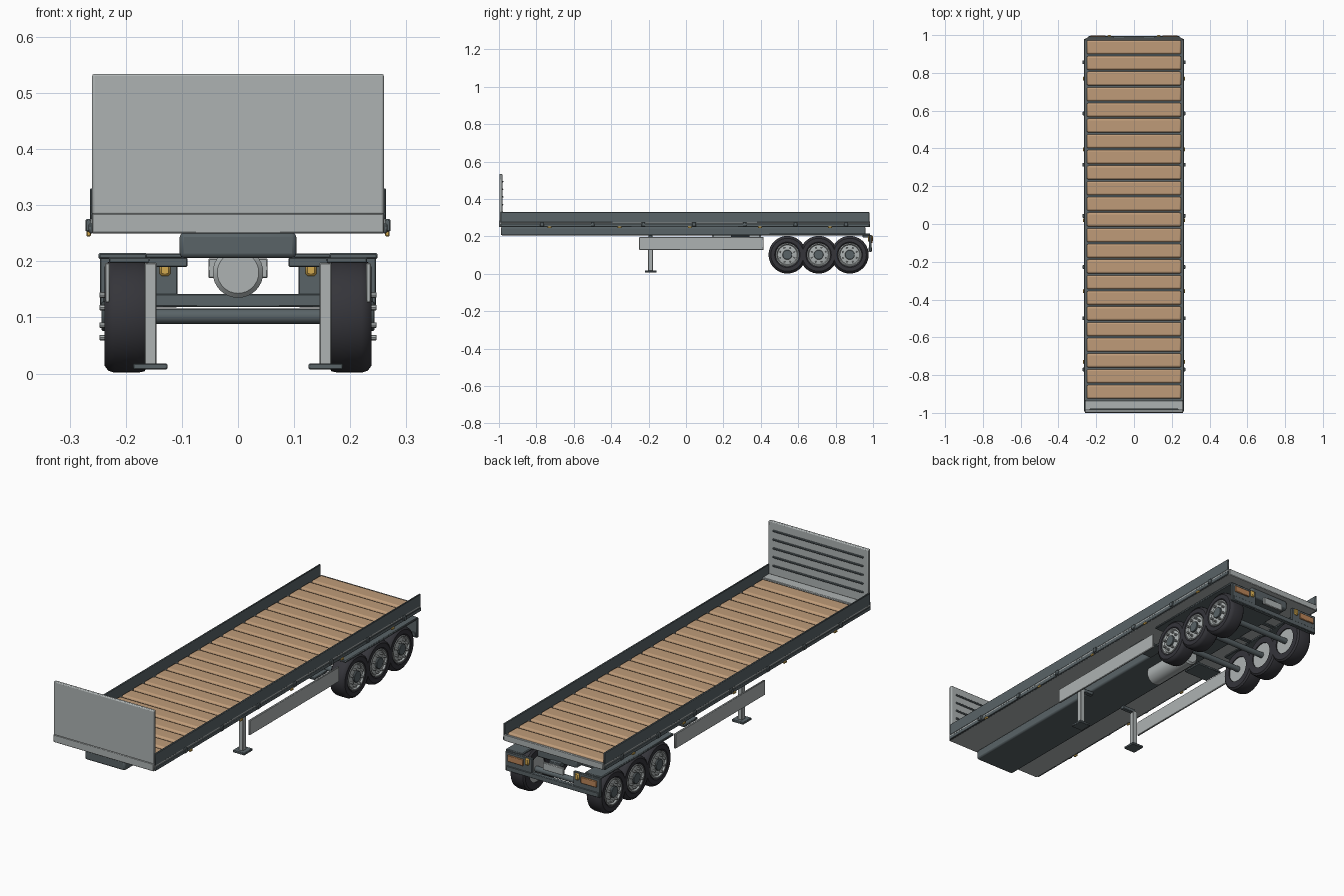
import bpy, bmesh, math
from mathutils import Matrix, Vector

if "Cube" in bpy.data.objects:
    bpy.data.objects.remove(bpy.data.objects["Cube"], do_unlink=True)


def material(name, r, g, b):
    m = bpy.data.materials.new(name)
    m.use_nodes = True
    m.diffuse_color = (r, g, b, 1)
    m.node_tree.nodes["Principled BSDF"].inputs["Base Color"].default_value = (r, g, b, 1)
    return m


SLATE = material("slate paint", 0.10, 0.125, 0.135)
GREY = material("light grey metal", 0.42, 0.45, 0.45)
WOOD = material("plank wood", 0.52, 0.33, 0.19)
RUBBER = material("tyre rubber", 0.035, 0.035, 0.042)
AMBER = material("amber lens", 0.65, 0.40, 0.08)
TAIL = material("tail lens", 0.50, 0.24, 0.10)


def finish(name, bm, mat, bevel=0, segments=2):
    """Turn a bmesh into a shaded, optionally bevelled object."""
    bmesh.ops.recalc_face_normals(bm, faces=bm.faces)
    mesh = bpy.data.meshes.new(name)
    bm.to_mesh(mesh)
    bm.free()
    mesh.materials.append(mat)
    ob = bpy.data.objects.new(name, mesh)
    bpy.context.collection.objects.link(ob)
    if bevel:
        mod = ob.modifiers.new("bevel", "BEVEL")
        mod.width, mod.segments = bevel, segments
    bpy.ops.object.select_all(action="DESELECT")
    ob.select_set(True)
    bpy.context.view_layer.objects.active = ob
    bpy.ops.object.shade_smooth_by_angle(angle=math.radians(35))
    return ob


def box(name, xs, ys, zs, mat, bevel=0.002, segments=1):
    """Box given by its extents along each axis."""
    bm = bmesh.new()
    bmesh.ops.create_cube(bm, size=1)
    for v in bm.verts:
        v.co = Vector([(a + b) / 2 + c * (b - a) for (a, b), c in zip((xs, ys, zs), v.co)])
    return finish(name, bm, mat, bevel, segments)


def pair(name, xs, ys, zs, mat, **kw):
    """The same box on both sides."""
    box("left_" + name, xs, ys, zs, mat, **kw)
    box("right_" + name, (-xs[1], -xs[0]), ys, zs, mat, **kw)


def lathe(name, profile, centre, mat, axis="X", steps=32):
    """Spin (radius, offset) points about an axis through the centre."""
    bm = bmesh.new()
    verts = [bm.verts.new((a, r, 0)) for r, a in profile]
    edges = [bm.edges.new(p) for p in zip(verts, verts[1:])]
    bmesh.ops.spin(bm, geom=verts + edges, cent=(0, 0, 0), axis=(1, 0, 0),
                   angle=math.tau, steps=steps)
    bmesh.ops.remove_doubles(bm, verts=bm.verts, dist=0.00005)
    turn = Matrix.Rotation(math.pi / 2, 4, "Z") if axis == "Y" else Matrix()
    bm.transform(Matrix.Translation(centre) @ turn)
    return finish(name, bm, mat)


def rod(name, radius, half, centre, mat, axis="X", steps=20, edge=0.002):
    profile = [(0, -half), (radius - edge, -half), (radius, edge - half),
               (radius, half - edge), (radius - edge, half), (0, half)]
    return lathe(name, profile, centre, mat, axis, steps)


# Deck frame and spine
box("deck_frame", (-0.26, 0.26), (-0.995, 0.98), (0.25, 0.272), GREY)
box("deck_underlay", (-0.254, 0.254), (-0.94, 0.978), (0.270, 0.274), SLATE, bevel=0)
box("front_sill", (-0.26, 0.26), (-1.0, -0.935), (0.25, 0.285), GREY)
box("rear_sill", (-0.257, 0.257), (0.974, 0.984), (0.25, 0.28), GREY)
box("spine_beam", (-0.104, 0.104), (-0.99, 0.96), (0.206, 0.251), SLATE, bevel=0.008, segments=2)

# Wooden floor planks
COUNT = 23
PITCH = 1.907 / COUNT
for i in range(COUNT):
    y = -0.93 + i * PITCH
    box(f"floor_plank_{i + 1}", (-0.25, 0.25), (y + 0.005, y + PITCH - 0.005),
        (0.268, 0.287), WOOD, bevel=0.009, segments=2)

# Side boards with their lower rail, latches and marker lamps
pair("side_board", (0.256, 0.264), (-0.992, 0.98), (0.274, 0.33), SLATE)
pair("side_rail", (0.257, 0.266), (-0.992, 0.98), (0.25, 0.268), SLATE)
pair("side_trim", (0.257, 0.263), (-0.992, 0.98), (0.267, 0.275), GREY, bevel=0)
for i in range(7):
    y = -0.77 + i * 0.271
    pair(f"board_latch_{i + 1}", (0.26, 0.272), (y - 0.010, y + 0.010), (0.253, 0.275), SLATE)
for i in range(5):
    y = -0.73 + i * 0.375
    pair(f"marker_lamp_{i + 1}", (0.262, 0.270), (y - 0.010, y + 0.010), (0.244, 0.254), AMBER)

# Headboard with ribs on its inner face
box("headboard", (-0.26, 0.26), (-0.998, -0.982), (0.283, 0.534), GREY, bevel=0.004, segments=2)
for i in range(5):
    z = 0.325 + i * 0.041
    box(f"headboard_rib_{i + 1}", (-0.235, 0.235), (-0.984, -0.977), (z, z + 0.008), SLATE)

# Side skirts and landing legs
pair("side_skirt", (0.228, 0.237), (-0.25, 0.415), (0.127, 0.197), GREY)
pair("skirt_bracket", (0.10, 0.230), (0.24, 0.34), (0.197, 0.207), SLATE)
pair("landing_leg", (0.145, 0.167), (-0.203, -0.177), (0.015, 0.197), GREY)
pair("landing_foot", (0.126, 0.187), (-0.22, -0.158), (0.007, 0.018), SLATE)
pair("leg_mount", (0.09, 0.160), (-0.20, -0.18), (0.19, 0.207), SLATE)

# Air tank below the spine
rod("air_tank", 0.045, 0.13, (0, 0.27, 0.18), GREY, axis="Y", steps=32, edge=0.008)

# Axles and wheels
AXLE_Z = 0.102
TYRE = [(0.060, 0.160), (0.090, 0.160), (0.098, 0.167), (0.1005, 0.178), (0.1005, 0.220),
        (0.097, 0.231), (0.088, 0.238), (0.068, 0.238), (0.061, 0.232), (0.060, 0.160)]
RIM = [(0, 0.165), (0.061, 0.165), (0.062, 0.237), (0.057, 0.238), (0.052, 0.231),
       (0.036, 0.235), (0, 0.235)]
for i, y in enumerate((0.542, 0.709, 0.876)):
    rod(f"axle_{i + 1}", 0.0135, 0.18, (0, y, AXLE_Z), SLATE)
    for side, s in (("left", 1), ("right", -1)):
        c = (0, y, AXLE_Z)
        tag = f"{side}_%s_{i + 1}"
        lathe(tag % "tyre", [(r, a * s) for r, a in TYRE], c, RUBBER, steps=40)
        lathe(tag % "rim", [(r, a * s) for r, a in RIM], c, GREY)
        rod(tag % "hub", 0.026, 0.006, (s * 0.237, y, AXLE_Z), SLATE)
        for k in range(8):
            a = math.tau * (k + 0.5) / 8
            rod(tag % f"wheel_nut_{k + 1}", 0.005, 0.009,
                (s * 0.238, y + 0.041 * math.cos(a), AXLE_Z + 0.041 * math.sin(a)),
                GREY, steps=8, edge=0.001)

# Fenders, with struts carrying them from the spine
pair("fender", (0.162, 0.249), (0.445, 0.985), (0.204, 0.215), SLATE, bevel=0.003)
for i, y in enumerate((0.625, 0.793)):
    pair(f"fender_strut_{i + 1}", (0.09, 0.17), (y - 0.01, y + 0.01), (0.206, 0.214), SLATE)

# Rear lamp panels, bumper and plate
pair("lamp_panel", (0.108, 0.246), (0.978, 0.992), (0.118, 0.208), SLATE)
pair("tail_lamp", (0.150, 0.232), (0.990, 0.998), (0.165, 0.195), TAIL)
pair("turn_lamp", (0.120, 0.140), (0.972, 1.0), (0.174, 0.205), AMBER, bevel=0.004)
box("rear_bumper", (-0.24, 0.24), (0.975, 0.995), (0.119, 0.142), SLATE)
box("rear_plate", (-0.053, 0.053), (0.976, 0.988), (0.17, 0.205), GREY)
box("plate_hanger", (-0.03, 0.03), (0.945, 0.978), (0.195, 0.215), SLATE)
